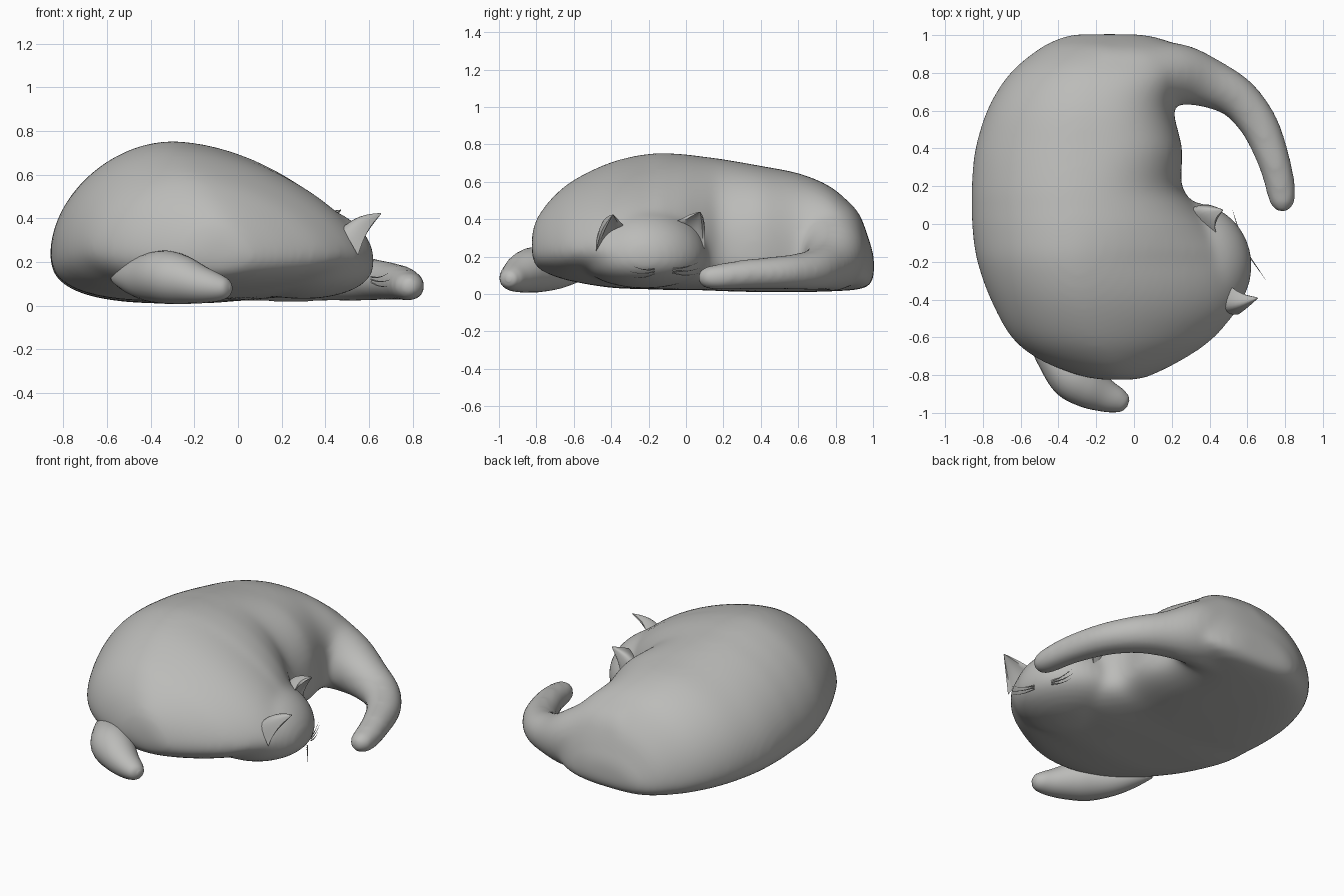
import bpy, bmesh, math
from mathutils import Vector

if "Cube" in bpy.data.objects:
    bpy.data.objects.remove(bpy.data.objects["Cube"])

grey = bpy.data.materials.new("warm_grey")
grey.diffuse_color = (0.5, 0.5, 0.485, 1)
grey.use_nodes = True
grey.node_tree.nodes["Principled BSDF"].inputs["Base Color"].default_value = grey.diffuse_color


def spline(rows, steps):
    """Catmull-Rom interpolation of equally long tuples."""
    out = []
    for i in range(len(rows) - 1):
        p0, p1 = rows[max(i - 1, 0)], rows[i]
        p2, p3 = rows[i + 1], rows[min(i + 2, len(rows) - 1)]
        for s in range(steps):
            t = s / steps
            out.append([0.5 * (2 * b + (c - a) * t + (2 * a - 5 * b + 4 * c - d) * t * t
                               + (3 * b - a - 3 * c + d) * t ** 3)
                        for a, b, c, d in zip(p0, p1, p2, p3)])
    return out + [list(rows[-1])]


def loft(name, rings):
    """Skin a list of closed rings and cap both ends."""
    bm = bmesh.new()
    loops = [[bm.verts.new(p) for p in ring] for ring in rings]
    n = len(loops[0])
    for a, b in zip(loops, loops[1:]):
        for i in range(n):
            j = (i + 1) % n
            bm.faces.new((a[i], a[j], b[j], b[i]))
    bm.faces.new(loops[0])
    bm.faces.new(loops[-1])
    bmesh.ops.recalc_face_normals(bm, faces=bm.faces)
    mesh = bpy.data.meshes.new(name)
    bm.to_mesh(mesh)
    bm.free()
    mesh.materials.append(grey)
    ob = bpy.data.objects.new(name, mesh)
    bpy.context.collection.objects.link(ob)
    return ob


def activate(*obs):
    """Select the objects, the last one active."""
    bpy.ops.object.select_all(action='DESELECT')
    for ob in obs:
        ob.select_set(True)
    bpy.context.view_layer.objects.active = obs[-1]


def limb(name, rows):
    """Oval tube along (x, y, z, side radius, height radius)."""
    pts = spline(rows, 6)
    rings = []
    for i, (x, y, z, rs, rz) in enumerate(pts):
        a, b = pts[max(i - 1, 0)], pts[min(i + 1, len(pts) - 1)]
        d = Vector((b[0] - a[0], b[1] - a[1], 0)).normalized()
        side = Vector((-d.y, d.x, 0))
        rings.append([Vector((x, y, z)) + side * rs * math.cos(t) + Vector((0, 0, rz * math.sin(t)))
                      for t in (k * math.tau / 24 for k in range(24))])
    return loft(name, rings)


def body_ring(y, xl, xr, xt, zt, zb):
    """Lopsided rounded section; gentler head slope, undercut chest."""
    f = min(max((y + 0.2) / 0.6, 0), 1)          # 0 at the head, 1 at the rump
    g = min(max((-0.1 - y) / 0.4, 0), 1)         # 1 at the chest
    ring = []
    for k in range(64):
        a = k * math.tau / 64
        c, s = math.cos(a), math.sin(a)
        zw = zb + (zt - zb) * ((0.2 + 0.08 * f + 0.1 * g) if c > 0 else 0.31 + 0.04 * g)
        n = 2.7 - 0.75 * g if s < 0 else (1.6 + 0.9 * f if c > 0 else 1.88)
        w = (xr - xt) if c > 0 else (xt - xl)
        h = (zt - zw) if s > 0 else (zw - zb)
        ring.append(Vector((xt + w * math.copysign(abs(c) ** (2 / n), c), y,
                            zw + h * math.copysign(abs(s) ** (2 / n), s))))
    return ring


# Curled body: y, left x, right x, ridge x, top z, bottom z
sections = [
    (-0.825, -0.18, 0.02, -0.08, 0.31, 0.21),
    (-0.80, -0.30, 0.10, -0.10, 0.40, 0.145),
    (-0.72, -0.50, 0.26, -0.16, 0.51, 0.10),
    (-0.60, -0.65, 0.43, -0.22, 0.61, 0.065),
    (-0.40, -0.76, 0.58, -0.27, 0.705, 0.033),
    (-0.20, -0.83, 0.59, -0.30, 0.75, 0.025),
    (-0.04, -0.855, 0.47, -0.30, 0.75, 0.02),
    (0.09, -0.86, 0.34, -0.30, 0.735, 0.02),
    (0.20, -0.86, 0.255, -0.30, 0.72, 0.015),
    (0.40, -0.84, 0.255, -0.28, 0.685, 0.01),
    (0.62, -0.77, 0.21, -0.26, 0.64, 0.01),
    (0.80, -0.655, 0.27, -0.22, 0.555, 0.015),
    (0.93, -0.50, 0.25, -0.17, 0.41, 0.025),
    (0.985, -0.39, 0.13, -0.14, 0.27, 0.05),
    (1.005, -0.32, 0.02, -0.14, 0.20, 0.09),
]
body = loft("sleeping_body", [body_ring(*r) for r in spline(sections, 6)])

# Head resting on the ground: an ellipsoid with a flattened underside
rings = []
for i in range(1, 32):
    lat = math.pi * (i / 32 - 0.5)
    ring = []
    for k in range(48):
        a = k * math.tau / 48
        z = math.sin(a) * math.cos(lat)
        z = z * 0.26 if z > 0 else -0.17 * abs(z) ** 0.85
        ring.append(Vector((0.30 + 0.325 * math.cos(a) * math.cos(lat),
                            -0.22 + 0.335 * math.sin(lat), 0.20 + z)))
    rings.append(ring)
head = loft("head", rings)

# Tail flowing out of the rump and curling round
tail = limb("tail", [
    (-0.15, 0.75, 0.28, 0.22, 0.26), (0.07, 0.775, 0.26, 0.19, 0.24),
    (0.24, 0.79, 0.205, 0.165, 0.19),
    (0.4, 0.745, 0.155, 0.133, 0.135), (0.55, 0.665, 0.127, 0.113, 0.108),
    (0.665, 0.52, 0.115, 0.103, 0.092), (0.745, 0.32, 0.105, 0.088, 0.082),
    (0.78, 0.17, 0.09, 0.08, 0.072), (0.785, 0.095, 0.088, 0.063, 0.058),
    (0.785, 0.055, 0.088, 0.02, 0.02)])

# Fuse the soft parts into one smooth skin
activate(tail, head, body)
bpy.ops.object.join()
remesh = body.modifiers.new("fuse", 'REMESH')
remesh.mode = 'VOXEL'
remesh.voxel_size = 0.018
remesh.use_smooth_shade = True
smooth = body.modifiers.new("soften", 'SMOOTH')
smooth.factor = 0.5
smooth.iterations = 24
for name in ("fuse", "soften"):
    bpy.ops.object.modifier_apply(modifier=name)
bpy.ops.object.shade_smooth()

# Front paw poking out from under the chest
paw = limb("front_paw", [
    (-0.56, -0.51, 0.13, 0.03, 0.03), (-0.50, -0.59, 0.13, 0.07, 0.07),
    (-0.425, -0.69, 0.13, 0.10, 0.105), (-0.33, -0.80, 0.13, 0.125, 0.122),
    (-0.24, -0.865, 0.118, 0.112, 0.11), (-0.15, -0.91, 0.095, 0.087, 0.083),
    (-0.08, -0.935, 0.083, 0.065, 0.06), (-0.045, -0.945, 0.08, 0.043, 0.04),
    (-0.03, -0.95, 0.08, 0.015, 0.015)])
activate(paw)
bpy.ops.object.shade_smooth()


def ear(name, a, b, tip, bulge):
    """Cupped ear: rounded back, hollow front, tapering to a tip."""
    a, b, tip, bulge = map(Vector, (a, b, tip, bulge))
    rings = []
    for i in range(9):
        t = i / 8 * 0.97
        ring = []
        for depth, us in ((1.0, range(11)), (0.35, range(9, 0, -1))):
            for k in us:
                u = k / 10
                p = a.lerp(b, u) + bulge * depth * math.sin(math.pi * u)
                ring.append(p.lerp(tip, t) + bulge * 0.25 * math.sin(math.pi * t) * depth)
        rings.append(ring)
    activate(loft(name, rings))
    bpy.ops.object.shade_smooth_by_angle(angle=math.radians(45))


ear("near_ear", (0.50, -0.32, 0.35), (0.55, -0.48, 0.23), (0.66, -0.39, 0.425), (-0.04, -0.05, 0.06))
ear("far_ear", (0.44, -0.065, 0.38), (0.39, 0.10, 0.24), (0.475, 0.075, 0.44), (-0.11, 0.05, 0.05))

# Whiskers: three thin tapered hairs on each cheek
for side, root, end in (("near", (0.61, -0.17, 0.12), (0.70, -0.30, 0.12)),
                        ("far", (0.565, -0.07, 0.125), (0.52, 0.08, 0.14))):
    for k in (-1, 0, 1):
        r, e = Vector(root), Vector(end)
        r.z += 0.012 * k
        e.z += 0.032 * k
        e = r.lerp(e, 1 - 0.12 * abs(k))
        rows = []
        for i in range(4):
            t = i / 3
            p = r.lerp(e, t)
            w = 0.0035 * (1.1 - t)
            rows.append((p.x, p.y, p.z - 0.01 * math.sin(math.pi * t), w, w))
        limb(f"{side}_whisker_{k + 2}", rows)
